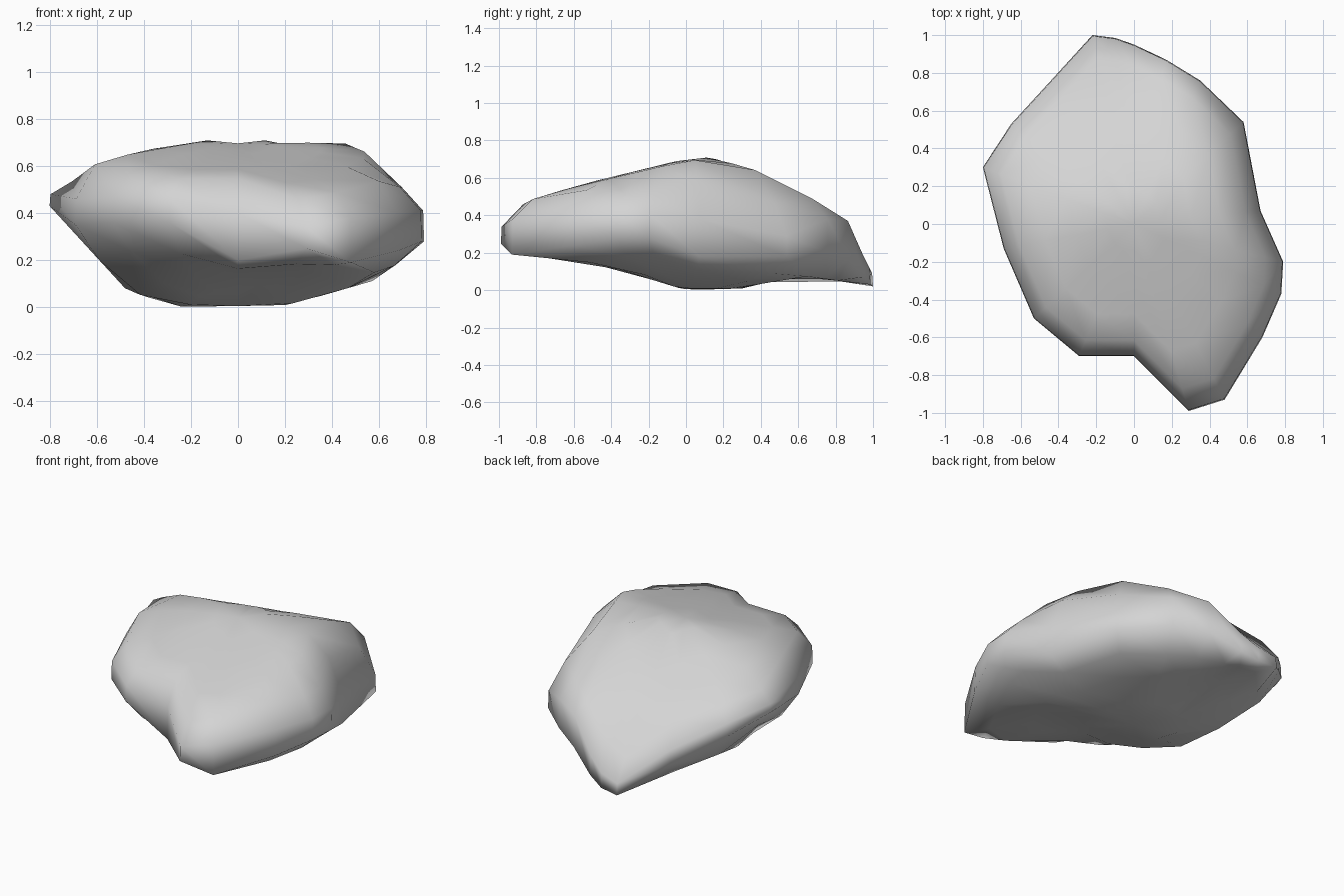
import bpy
import bmesh

default_cube = bpy.data.objects.get("Cube")
if default_cube:
    bpy.data.objects.remove(default_cube, do_unlink=True)

# Plan outline of the boulder: x, y, lower edge height, upper edge height
OUTLINE = [
    (-.22, 1, .02, .09), (-.1, .985, .03, .12), (0, .95, .07, .19),
    (.17, .87, .17, .37), (.35, .76, .2, .38), (.58, .54, .18, .29),
    (.67, .07, .18, .38), (.79, -.2, .28, .41), (.78, -.37, .28, .41),
    (.68, -.6, .24, .4), (.48, -.93, .19, .38), (.29, -.99, .25, .34),
    (0, -.7, .2, .4), (-.29, -.7, .36, .46), (-.53, -.5, .36, .47),
    (-.69, -.13, .35, .46), (-.8, .3, .43, .48), (-.65, .53, .32, .4),
    (-.43, .77, .18, .27),
]

# Height profiles of the top and underside, along the length and the width
TOP_LENGTH = [(-1, .36), (-.95, .41), (-.82, .49), (-.5, .58), (-.05, .69),
              (.12, .71), (.51, .61), (.75, .46), (.87, .4), (1, .1)]
TOP_WIDTH = [(-.8, .49), (-.58, .66), (-.23, .71), (.27, .71), (.56, .7),
             (.7, .57), (.8, .41)]
BASE_LENGTH = [(-.93, .19), (-.6, .165), (-.42, .13), (-.1, .03), (0, 0),
               (.33, .01), (.6, .08), (.96, .03)]
BASE_WIDTH = [(-.8, .43), (-.47, .07), (-.25, 0), (.22, .01), (.6, .12),
              (.78, .28)]


def sample(profile, t):
    """Linear interpolation along a profile, clamped at both ends."""
    if t <= profile[0][0]:
        return profile[0][1]
    for (a, ha), (b, hb) in zip(profile, profile[1:]):
        if t <= b:
            return ha + (hb - ha) * (t - a) / (b - a)
    return profile[-1][1]


def top_height(x, y):
    crown = sample(TOP_LENGTH, y) * sample(TOP_WIDTH, x) / .71
    back_slope = .785 + .126 * x - .495 * y
    back_drop = 1.34 + .287 * x - 1.23 * y
    side_drop = 1.93 - 2.22 * x - .7 * y
    return min(crown, back_slope, back_drop, side_drop)


def base_height(x, y):
    front_undercut = -.21 - .483 * x - .537 * y
    return max(sample(BASE_LENGTH, y), sample(BASE_WIDTH, x), front_undercut)


def surface_ring(bm, scale, height):
    return [bm.verts.new((x * scale, y * scale, height(x * scale, y * scale)))
            for x, y, low, high in OUTLINE]


def cap(bm, ring, height):
    centre = bm.verts.new((0, 0, height(0, 0)))
    for a, b in zip(ring, ring[1:] + ring[:1]):
        bm.faces.new((a, b, centre))


# Rings from underside to top, joined into one closed skin
bm = bmesh.new()
rings = [surface_ring(bm, s, base_height) for s in (.3, .6, .85)]
rings.append([bm.verts.new((x, y, low)) for x, y, low, high in OUTLINE])
rings.append([bm.verts.new((x * .995, y * .995, high)) for x, y, low, high in OUTLINE])
rings += [surface_ring(bm, s, top_height) for s in (.88, .68, .45, .2)]
for lower, upper in zip(rings, rings[1:]):
    for i in range(len(lower)):
        j = (i + 1) % len(lower)
        bm.faces.new((lower[i], lower[j], upper[j], upper[i]))
cap(bm, rings[0], base_height)
cap(bm, rings[-1], top_height)
bmesh.ops.recalc_face_normals(bm, faces=bm.faces)

mesh = bpy.data.meshes.new("boulder")
bm.to_mesh(mesh)
bm.free()
boulder = bpy.data.objects.new("boulder", mesh)
bpy.context.collection.objects.link(boulder)

# Plain grey stone
stone = bpy.data.materials.new("grey stone")
stone.use_nodes = True
grey = (.66, .66, .66, 1)
stone.diffuse_color = grey
for node in stone.node_tree.nodes:
    if node.type == "BSDF_PRINCIPLED":
        node.inputs["Base Color"].default_value = grey
mesh.materials.append(stone)

# Soft, worn shading
for polygon in mesh.polygons:
    polygon.use_smooth = True
